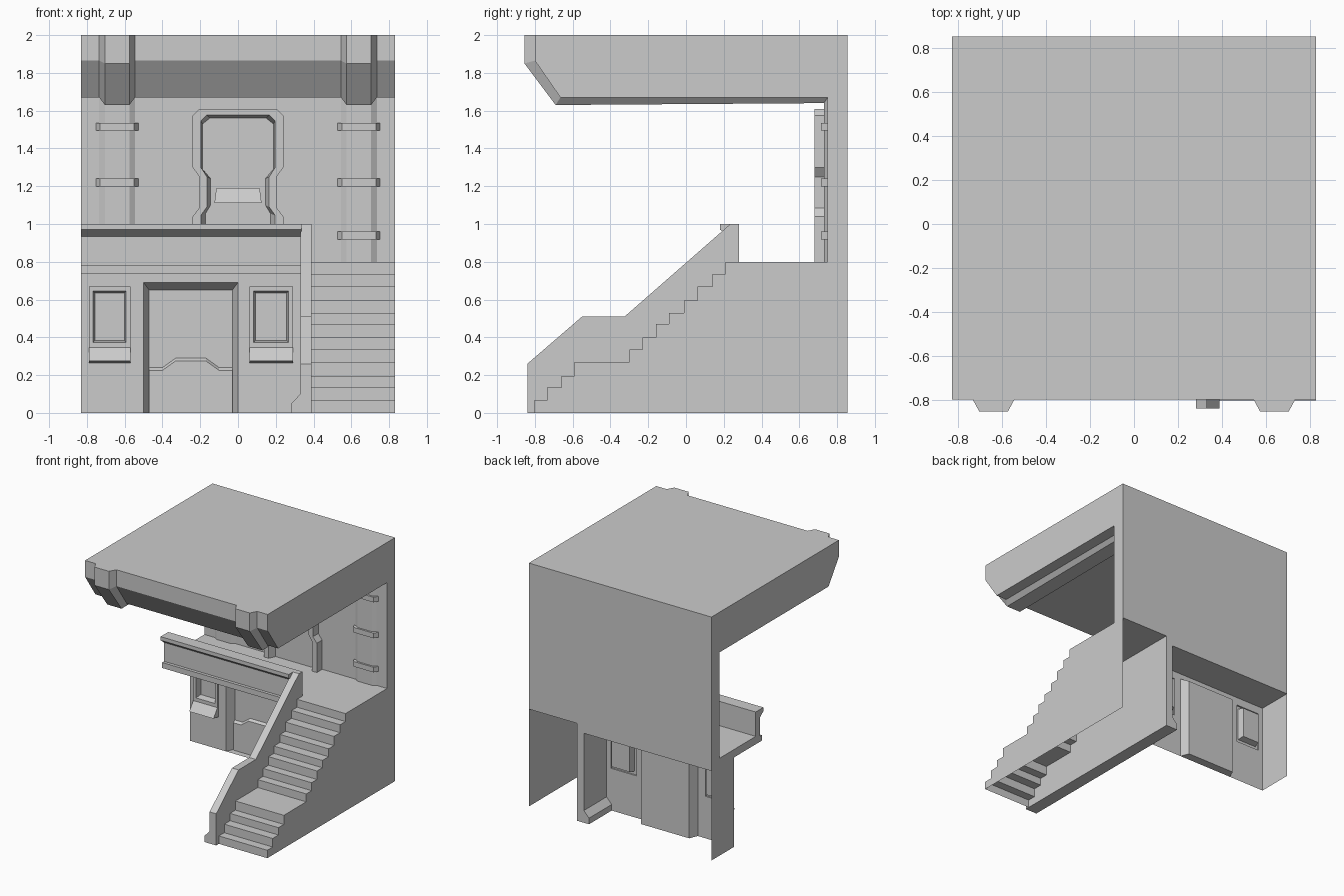
import bpy, bmesh

if "Cube" in bpy.data.objects:
    bpy.data.objects.remove(bpy.data.objects["Cube"])


def loft(name, rings, closed=True, cap0=False, cap1=False):
    """Bridge successive point rings; optionally fill the first / last ring."""
    bm = bmesh.new()
    vs = [[bm.verts.new(p) for p in r] for r in rings]
    n = len(rings[0])
    for a, b in zip(vs, vs[1:]):
        for i in range(n if closed else n - 1):
            j = (i + 1) % n
            bm.faces.new((a[i], a[j], b[j], b[i]))
    if cap0:
        bm.faces.new(vs[0][::-1])
    if cap1:
        bm.faces.new(vs[-1])
    bmesh.ops.recalc_face_normals(bm, faces=bm.faces)
    me = bpy.data.meshes.new(name)
    bm.to_mesh(me)
    bm.free()
    ob = bpy.data.objects.new(name, me)
    bpy.context.collection.objects.link(ob)
    return ob


def prism_x(name, prof, x0, x1):
    """Extrude a (y, z) profile along x."""
    return loft(name, [[(x, y, z) for y, z in prof] for x in (x0, x1)], cap0=True, cap1=True)


def prism_y(name, prof, y0, y1):
    """Extrude an (x, z) profile along y."""
    return loft(name, [[(x, y, z) for x, z in prof] for y in (y0, y1)], cap0=True, cap1=True)


def rect(x0, x1, z0, z1, y):
    return [(x0, y, z0), (x1, y, z0), (x1, y, z1), (x0, y, z1)]


def sheet(name, *r):
    return loft(name, [rect(*r)], cap1=True)


W = 0.83
WALL_Y = 0.56

# roof and upper back wall
prism_x("roof_and_back_wall", [(.855, .8), (.855, 2), (-.80, 2), (-.80, 1.865),
                               (-.665, 1.67), (.75, 1.67), (.75, .8)], -W, W)

# ribs wrapping the roof edge, ceiling and back wall, with pillar clamps
base = [(-.80, 2), (-.80, 1.865), (-.665, 1.67), (.75, 1.67), (.75, .8)]
face = [(-.855, 2), (-.855, 1.85), (-.69, 1.63), (.73, 1.64), (.73, .8)]
for s in (-1, 1):
    cols = [(.545, base), (.575, face), (.705, face), (.735, base)]
    loft("rib", [[(s * x, y, z) for y, z in p] for x, p in cols], closed=False)
    loft("rib_top", [[(s * x, p[0][0], 2) for x, p in cols]], cap1=True)
    for z in (.94, 1.22, 1.515):
        out = [(.528, .75), (.55, .715), (.73, .715), (.752, .75)]
        loft("pillar_clamp", [[(s * x, y, z + d) for x, y in out] for d in (-.021, .021)],
             cap0=True, cap1=True)

# upper doorway: raised frame with a recessed panel and sloped ledge
def outline(half, y):
    return [(x, y, z) for x, z in half] + [(-x, y, z) for x, z in reversed(half)]

outer = [(.24, .8), (.24, 1.04), (.205, 1.085), (.205, 1.25), (.24, 1.30), (.24, 1.575), (.205, 1.61)]
inner = [(.197, .8), (.197, 1.045), (.165, 1.09), (.165, 1.25), (.197, 1.30), (.197, 1.545), (.165, 1.578)]
deep = [(.172, .8), (.172, 1.055), (.145, 1.10), (.145, 1.24), (.187, 1.29), (.187, 1.53), (.15, 1.56)]
loft("upper_door_frame", [outline(outer, .75), outline(outer, .68), outline(inner, .68),
                          outline(deep, .735)], cap1=True)
loft("upper_door_ledge", [[(-.115, .735, 1.19), (.115, .735, 1.19), (.115, .735, 1.11), (-.115, .735, 1.11)],
                          [(-.115, .725, 1.19), (.115, .725, 1.19), (.125, .695, 1.11), (-.125, .695, 1.11)]],
     cap1=True)

# balcony floor with parapet and coping
prism_x("balcony", [(.855, .8), (.28, .8), (.28, 1), (.18, 1), (.18, .97), (.225, .935),
                    (.225, .78), (.2, .78), (.2, .735), (.855, .735)], -W, .335)

# stairs: hollow run of treads plus an outer side sheet
steps = [(-.805, .065), (-.735, .135), (-.66, .195), (-.59, .27), (-.30, .335), (-.23, .40),
         (-.16, .47), (-.09, .53), (-.01, .595), (.06, .67), (.14, .735), (.21, .80)]
run, z_prev = [], 0
for y, z in steps:
    run += [(y, z_prev), (y, z)]
    z_prev = z
run.append((.855, .8))
loft("stairs", [[(x, y, z) for y, z in run] for x in (.385, W)], closed=False)
loft("stair_side", [[(W, y, z) for y, z in run + [(.855, 0)]]], cap1=True)

# stair balustrade wall and its skirting
prism_x("stair_balustrade", [(-.84, 0), (-.84, .26), (-.55, .51), (-.325, .51), (.235, 1),
                             (.28, 1), (.28, .8), (.855, .8), (.855, 0)], .33, .39)
prism_y("balustrade_skirting", [(.33, .10), (.283, .05), (.283, 0), (.33, 0)], -.84, .855)

# lower front wall around the door and windows
for x0, x1, z0, z1 in [(-W, -.79, 0, .735), (-.57, -.5, 0, .735), (0, .06, 0, .735),
                       (.29, .33, 0, .735), (-.5, 0, .69, .735),
                       (-.79, -.57, 0, .345), (-.79, -.57, .67, .735),
                       (.06, .29, 0, .345), (.06, .29, .67, .735)]:
    sheet("lower_wall", x0, x1, z0, z1, WALL_Y)
loft("lower_left_wall", [[(-W, WALL_Y, 0), (-W, .855, 0), (-W, .855, .735), (-W, WALL_Y, .735)]], cap1=True)

# windows with sloped sills
for x0, x1 in ((-.79, -.57), (.06, .29)):
    loft("window", [rect(x0, x1, .345, .67, WALL_Y), rect(x0, x1, .345, .67, .548),
                    rect(x0 + .023, x1 - .023, .373, .645, .548),
                    rect(x0 + .032, x1 - .032, .383, .635, .60)], cap1=True)
    prism_x("window_sill", [(WALL_Y, .345), (.548, .345), (.495, .275), (WALL_Y, .265)], x0, x1)

# lower door: splayed recess and raised kick panel
loft("door_recess", [rect(-.5, 0, 0, .69, WALL_Y), rect(-.47, -.03, 0, .65, .63)], cap1=True)
kick = [(-.47, 0), (-.47, .225), (-.40, .225), (-.33, .275), (-.17, .275), (-.10, .225), (-.03, .225), (-.03, 0)]
loft("door_kick_panel", [[(x, .63, z + (.015 if z else 0)) for x, z in kick],
                         [(x, .61, z) for x, z in kick]], cap1=True)
